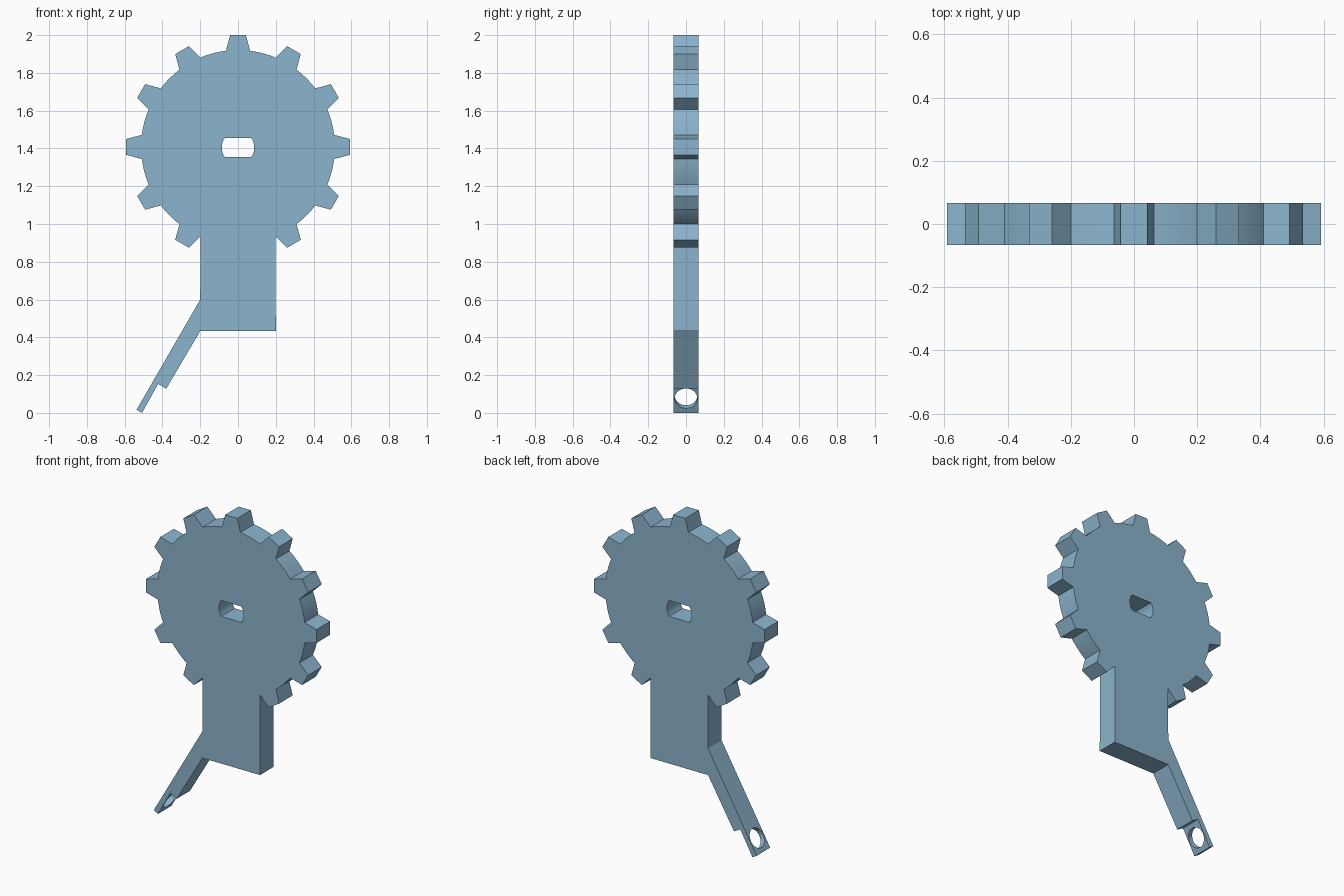
import bpy, bmesh, math
from mathutils import Vector

if "Cube" in bpy.data.objects:
    bpy.data.objects.remove(bpy.data.objects["Cube"])

HALF = 0.067                    # half thickness
CZ = 1.408                      # wheel centre height
ROOT, TIP = 0.513, 0.592        # wheel radii
ROOT_W, TIP_W = 0.064, 0.042    # tooth half widths

blue = bpy.data.materials.new("steel blue")
blue.diffuse_color = (0.26, 0.46, 0.61, 1)
blue.use_nodes = True
blue.node_tree.nodes["Principled BSDF"].inputs["Base Color"].default_value = blue.diffuse_color


def prism(name, outline, half):
    """Extrude an (x, z) outline to both sides of y = 0."""
    bm = bmesh.new()
    face = bm.faces.new([bm.verts.new((x, -half, z)) for x, z in outline])
    ext = bmesh.ops.extrude_face_region(bm, geom=[face])
    verts = [v for v in ext["geom"] if isinstance(v, bmesh.types.BMVert)]
    bmesh.ops.translate(bm, verts=verts, vec=(0, 2 * half, 0))
    bmesh.ops.recalc_face_normals(bm, faces=bm.faces)
    mesh = bpy.data.meshes.new(name)
    bm.to_mesh(mesh)
    bm.free()
    mesh.materials.append(blue)
    ob = bpy.data.objects.new(name, mesh)
    bpy.context.collection.objects.link(ob)
    return ob


def cut(target, cutter):
    cutter.hide_render = True
    cutter.hide_set(True)
    mod = target.modifiers.new(cutter.name, 'BOOLEAN')
    mod.object = cutter
    mod.operation = 'DIFFERENCE'
    mod.solver = 'EXACT'


# Toothed wheel: eleven teeth, the twelfth place is taken by the handle
outline = []
base_angle = math.asin(ROOT_W / ROOT)
root_x = math.sqrt(ROOT ** 2 - ROOT_W ** 2)
for i in range(11):
    a = math.radians(-60 + 30 * i)
    c, s = math.cos(a), math.sin(a)
    for r, w in ((root_x, -ROOT_W), (TIP, -TIP_W), (TIP, TIP_W), (root_x, ROOT_W)):
        outline.append((r * c - w * s, CZ + r * s + w * c))
    if i < 10:                  # rounded root between two teeth
        gap = math.radians(30) - 2 * base_angle
        for k in range(1, 5):
            t = a + base_angle + gap * k / 5
            outline.append((ROOT * math.cos(t), CZ + ROOT * math.sin(t)))

# Handle and slanted arm with its thin end tab
outline += [(-0.2, 0.6), (-0.537, 0.017), (-0.508, 0.0), (-0.423, 0.153),
            (-0.38, 0.128), (-0.2, 0.433), (0.2, 0.433)]
body = prism("toothed_wheel_with_handle_and_arm", outline, HALF)

# Centre hole: round ends, flat top and bottom
R, FLAT = 0.086, 0.05
lim = math.asin(FLAT / R)
slot = []
for start in (0, math.pi):
    for k in range(13):
        t = start - lim + 2 * lim * k / 12
        slot.append((R * math.cos(t), CZ - 0.003 + R * math.sin(t)))
cut(body, prism("centre_hole_cutter", slot, 0.2))

# Round hole through the arm's end tab
bpy.ops.mesh.primitive_cylinder_add(vertices=48, radius=0.06, depth=0.2,
                                    location=(-0.48, 0, 0.085))
drill = bpy.context.object
drill.name = "tab_hole_cutter"
axis = Vector((math.cos(math.radians(30)), 0, -0.5))
drill.rotation_euler = axis.to_track_quat('Z', 'Y').to_euler()
drill.data.materials.append(blue)
# keep the drill clear of the thick part of the arm
cut(body, drill)

# Apply the cuts, drop the cutters and shade
bpy.context.view_layer.objects.active = body
for ob in bpy.context.selected_objects:
    ob.select_set(False)
body.select_set(True)
for mod in list(body.modifiers):
    bpy.ops.object.modifier_apply(modifier=mod.name)
for ob in [o for o in bpy.data.objects if o != body]:
    bpy.data.objects.remove(ob)
bpy.ops.object.shade_smooth_by_angle(angle=math.radians(25))
